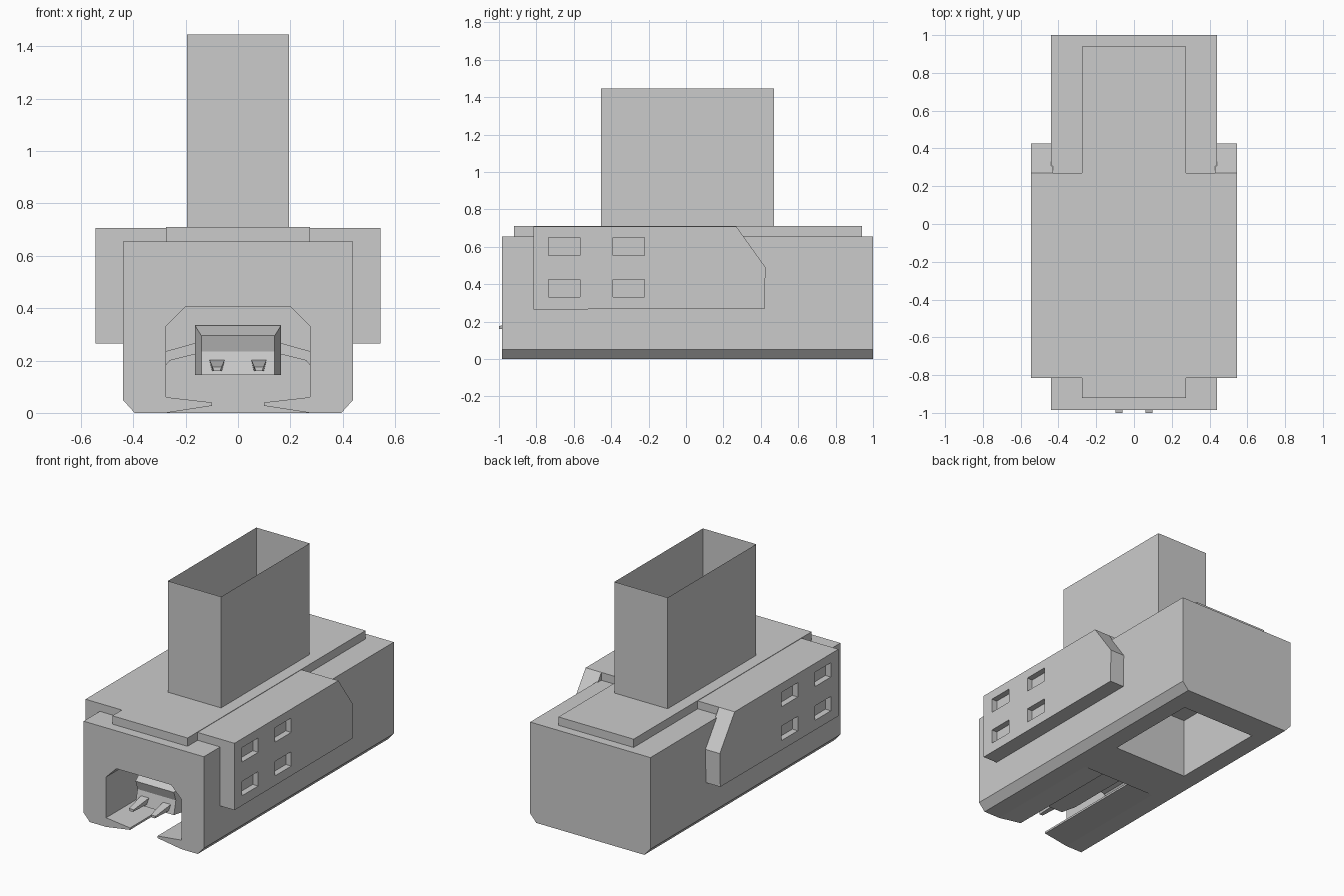
import bpy, bmesh

if "Cube" in bpy.data.objects:
    bpy.data.objects.remove(bpy.data.objects["Cube"])


def prism(name, pts, axis, a, b):
    """Extrude a closed 2D profile: axis 'y' takes (x, z) points, axis 'x' takes (y, z)."""
    bm = bmesh.new()
    place = (lambda p, t: (p[0], t, p[1])) if axis == 'y' else (lambda p, t: (t, p[0], p[1]))
    ends = [[bm.verts.new(place(p, t)) for p in pts] for t in (a, b)]
    n = len(pts)
    for e in ends:
        bm.faces.new(e)
    for i in range(n):
        j = (i + 1) % n
        bm.faces.new((ends[0][i], ends[0][j], ends[1][j], ends[1][i]))
    return finish(name, bm)


def finish(name, bm):
    bmesh.ops.recalc_face_normals(bm, faces=bm.faces)
    me = bpy.data.meshes.new(name)
    bm.to_mesh(me)
    bm.free()
    ob = bpy.data.objects.new(name, me)
    bpy.context.collection.objects.link(ob)
    return ob


def box(name, x0, x1, y0, y1, z0, z1):
    return prism(name, [(x0, z0), (x1, z0), (x1, z1), (x0, z1)], 'y', y0, y1)


def cut(ob, cutter):
    m = ob.modifiers.new("cut", 'BOOLEAN')
    m.operation, m.solver, m.object = 'DIFFERENCE', 'EXACT', cutter
    bpy.context.view_layer.objects.active = ob
    bpy.ops.object.modifier_apply(modifier=m.name)
    bpy.data.objects.remove(cutter)


def mirrored(half):
    """Complete a right-half profile with its reflection."""
    return half + [(-x, z) for x, z in reversed(half)]


# Main housing with chamfered bottom edges
body = prism("housing", mirrored([(0.395, 0), (0.44, 0.05), (0.44, 0.655)]), 'y', -0.985, 1.0)

# Front channel with tapered lips and a bottom slit
cut(body, prism("channel_cutter", mirrored([
    (0.275, -0.05), (0.275, 0), (0.1, 0.027), (0.1, 0.04),
    (0.275, 0.06), (0.275, 0.33), (0.2, 0.405)]), 'y', -1.1, -0.15))

# Rear pocket open at the bottom
cut(body, box("pocket_cutter", -0.275, 0.275, 0.16, 0.82, -0.1, 0.4))

# Top plate and cross saddle
prism("top_plate", mirrored([(0.275, 0.64), (0.275, 0.71)]), 'y', -0.92, 0.94)
box("saddle", -0.45, 0.45, -0.815, 0.27, 0.64, 0.707)

# Side pads with four shallow windows each
pad_profile = [(-0.815, 0.265), (-0.815, 0.707), (0.27, 0.707), (0.425, 0.49), (0.42, 0.268)]
for side, s in (("right", 1), ("left", -1)):
    pad = prism(side + "_pad", pad_profile, 'x', s * 0.43, s * 0.545)
    for y in (-0.735, -0.39):
        for z in (0.33, 0.553):
            xs = sorted((s * 0.505, s * 0.6))
            cut(pad, box("window_cutter", xs[0], xs[1], y, y + 0.168, z, z + 0.095))

# Thin open tube on top
bm = bmesh.new()
corners = [(-0.195, -0.455), (0.195, -0.455), (0.195, 0.47), (-0.195, 0.47)]
rings = [[bm.verts.new((x, y, z)) for x, y in corners] for z in (0.71, 1.445)]
for i in range(4):
    j = (i + 1) % 4
    bm.faces.new((rings[0][i], rings[0][j], rings[1][j], rings[1][i]))
finish("open_tube", bm)

# Connector block inside the channel, with narrowed nose
prism("connector_block", [(-0.77, 0.145), (-0.77, 0.335), (-0.14, 0.335), (-0.14, 0.145)],
      'x', -0.165, 0.165)
nose = prism("connector_nose", [(-0.87, 0.145), (-0.85, 0.235), (-0.87, 0.295),
                                (-0.769, 0.335), (-0.769, 0.145)], 'x', -0.165, 0.165)
for v in nose.data.vertices:
    if v.co.y < -0.8:
        v.co.x *= 0.85

# Side arms and tapered prongs
for side, s in (("right", 1), ("left", -1)):
    arm = [(0.16, 0.268), (0.277, 0.235), (0.277, 0.18), (0.26, 0.2), (0.16, 0.225)]
    prism(side + "_arm", [(s * x, z) for x, z in arm], 'y', -0.6, -0.15)
    prong = prism(side + "_prong", [(s * 0.08 + x, z) for x, z in
                  ((-0.02, 0.16), (0.02, 0.16), (0.03, 0.205), (-0.03, 0.205))],
                  'y', -1.0, -0.84)
    for v in prong.data.vertices:
        if v.co.y < -0.95:
            v.co.x = s * 0.08 + (v.co.x - s * 0.08) * 0.6
            v.co.z = 0.16 + (v.co.z - 0.16) * 0.35
